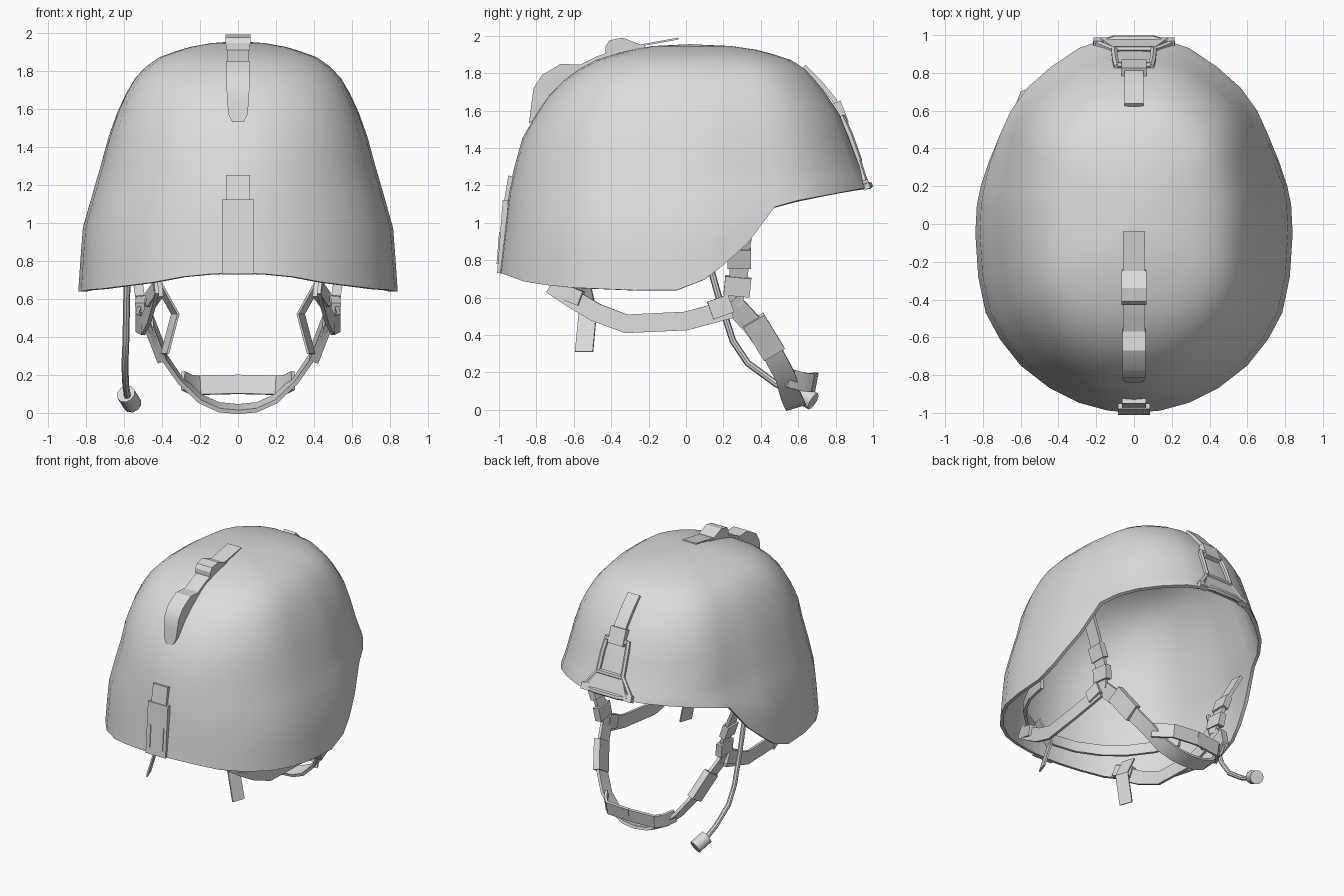
import bpy, bmesh, math
from mathutils import Vector

cube = bpy.data.objects.get("Cube")
if cube:
    bpy.data.objects.remove(cube, do_unlink=True)

grey = bpy.data.materials.new("light grey")
grey.use_nodes = True
COLOUR = (0.72, 0.72, 0.72, 1)
grey.diffuse_color = COLOUR
grey.node_tree.nodes["Principled BSDF"].inputs["Base Color"].default_value = COLOUR


def finish(name, bm, angle=30, thickness=0):
    bmesh.ops.recalc_face_normals(bm, faces=bm.faces)
    mesh = bpy.data.meshes.new(name)
    bm.to_mesh(mesh)
    bm.free()
    mesh.materials.append(grey)
    ob = bpy.data.objects.new(name, mesh)
    bpy.context.collection.objects.link(ob)
    bpy.ops.object.select_all(action='DESELECT')
    ob.select_set(True)
    bpy.context.view_layer.objects.active = ob
    if thickness:
        mod = ob.modifiers.new("Wall", 'SOLIDIFY')
        mod.thickness = thickness
        mod.offset = -1
        bpy.ops.object.modifier_apply(modifier=mod.name)
    bpy.ops.object.shade_smooth_by_angle(angle=math.radians(angle))
    return ob


def lerp(table, v):
    if v <= table[0][0]:
        return table[0][1]
    for (a, p), (b, q) in zip(table, table[1:]):
        if v <= b:
            return p + (q - p) * (v - a) / (b - a)
    return table[-1][1]


def tube(name, rings, angle=30):
    """Bridge a row of equal closed rings and cap both ends."""
    bm = bmesh.new()
    rows = [[bm.verts.new(p) for p in ring] for ring in rings]
    n = len(rows[0])
    for a, b in zip(rows, rows[1:]):
        for i in range(n):
            j = (i + 1) % n
            bm.faces.new((a[i], a[j], b[j], b[i]))
    bm.faces.new(rows[0])
    bm.faces.new(rows[-1])
    return finish(name, bm, angle)


def tangents(pts):
    last = len(pts) - 1
    return [(pts[min(i + 1, last)] - pts[max(i - 1, 0)]).normalized() for i in range(last + 1)]


def ribbon(name, path, width, thick=0.02, across=(1, 0, 0)):
    """Flat strap along a path; across is the direction of its width."""
    pts = [Vector(p) for p in path]
    rings = []
    for p, t in zip(pts, tangents(pts)):
        s = Vector(across)
        s = (s - t * s.dot(t)).normalized()
        n = t.cross(s) * thick / 2
        s = s * width / 2
        rings.append([p + s + n, p - s + n, p - s - n, p + s - n])
    return tube(name, rings)


def rod(name, path, radius, sides=8):
    pts = [Vector(p) for p in path]
    rings = []
    for p, t in zip(pts, tangents(pts)):
        u = t.orthogonal().normalized() if abs(t.x) > 0.9 else t.cross(Vector((1, 0, 0))).normalized()
        v = t.cross(u)
        rings.append([p + radius * (u * math.cos(a) + v * math.sin(a))
                      for a in (math.tau * k / sides for k in range(sides))])
    return tube(name, rings, 40)


def slab(name, profile):
    """Side profile of (y, z, half width) points, spread across x."""
    return tube(name, [[(s * w, y, z) for y, z, w in profile] for s in (-1, 1)])


# Helmet shell: plan outline scaled by height, with a stepped rim
outline = [(0, -1), (.14, -.988), (.29, -.947), (.45, -.867), (.6, -.75), (.71, -.61), (.785, -.47),
           (.825, -.28), (.84, -.05), (.835, .1), (.82, .2), (.785, .33), (.75, .475), (.705, .6),
           (.62, .72), (.49, .83), (.33, .93), (.17, .98), (0, .985)]
outline += [(-x, y) for x, y in outline[-2:0:-1]]
half_width = [(.66, .84), (1.05, .81), (1.2, .74), (1.37, .71), (1.58, .635), (1.74, .56),
              (1.82, .485), (1.87, .415), (1.92, .28), (1.945, .14)]
front_depth = [(.73, 1), (1.2, .945), (1.47, .87), (1.6, .79), (1.7, .72), (1.8, .61),
               (1.87, .48), (1.92, .32), (1.945, .18)]
back_depth = [(1.19, .985), (1.35, .91), (1.58, .82), (1.72, .725), (1.82, .635), (1.87, .56),
              (1.92, .41), (1.945, .24)]
rim = [(-1, .735), (-.93, .71), (-.85, .68), (-.65, .655), (-.25, .638), (0, .64),
       (.14, .72), (.34, .9), (.475, 1.085), (.6, 1.12), (.98, 1.19)]
squareness = [(1.3, 2), (1.8, 2.3)]


def shell_point(x, y, z):
    u, v = abs(x) / .84, abs(y)
    n = lerp(squareness, z)
    k = math.hypot(u, v) / (u ** n + v ** n) ** (1 / n)
    depth = lerp(front_depth, z) if y < 0 else lerp(back_depth, z) / .985
    return Vector((x * k * lerp(half_width, z) / .84, y * k * depth, z))


bm = bmesh.new()
rows = []
for f in (0, .25, .5, .75):
    rows.append([bm.verts.new(shell_point(x, y, lerp(rim, y) * (1 - f) + 1.3 * f)) for x, y in outline])
for z in (1.3, 1.45, 1.58, 1.68, 1.76, 1.82, 1.87, 1.9, 1.925, 1.945):
    rows.append([bm.verts.new(shell_point(x, y, z)) for x, y in outline])
apex = bm.verts.new((0, .02, 1.955))
count = len(outline)
for i in range(count):
    j = (i + 1) % count
    for a, b in zip(rows, rows[1:]):
        bm.faces.new((a[i], a[j], b[j], b[i]))
    bm.faces.new((rows[-1][i], rows[-1][j], apex))
finish("helmet_shell", bm, 45, 0.025)

# Front clip and tab
ribbon("front_clip", [(0, -.995, .73), (0, -.965, 1.12)], .17, .03)
ribbon("front_clip_tab", [(0, -.962, 1.09), (0, -.935, 1.25)], .125, .03)
for s in (-1, 1):
    ribbon("front_clip_ridge", [(s * .055, -1.005, .78), (s * .055, -.992, .95)], .012, .015)

# Crown mount: tapered arm, strap, block and loose plate
slab("crown_arm", [(-.84, 1.53, .03), (-.835, 1.57, .05), (-.825, 1.65, .058), (-.815, 1.72, .06),
                   (-.77, 1.79, .062), (-.67, 1.85, .062), (-.57, 1.845, .062), (-.54, 1.82, .06),
                   (-.66, 1.73, .06), (-.78, 1.58, .05)])
ribbon("crown_strap", [(0, -.6, 1.815), (0, -.48, 1.875), (0, -.36, 1.92), (0, -.22, 1.945)], .115, .025)
slab("crown_block", [(-.43, 1.91, .062), (-.43, 1.945, .065), (-.41, 1.975, .065), (-.34, 1.99, .065),
                     (-.25, 1.955, .065), (-.24, 1.935, .062)])
ribbon("crown_plate", [(0, -.26, 1.945), (0, -.04, 1.985)], .115, .01)

# Rear mount: strap, square frame and brim bracket
ribbon("rear_strap", [(0, .63, 1.835), (0, .72, 1.745), (0, .79, 1.66), (0, .835, 1.58)], .1, .025)
ribbon("rear_buckle", [(0, .805, 1.645), (0, .85, 1.53)], .13, .045)
for s in (-1, 1):
    rod("rear_frame_side", [(s * .09, .83, 1.57), (s * .1, .875, 1.47), (s * .105, .925, 1.33)], .018, 6)
    rod("bracket_arm", [(s * .105, .92, 1.33), (s * .205, .96, 1.2)], .018, 6)
    ribbon("bracket_hook", [(s * .18, .95, 1.225), (s * .18, .97, 1.18)], .07, .04)
for z, y, w in ((1.56, .84, .09), (1.33, .925, .105)):
    rod("rear_frame_bar", [(-w, y, z), (w, y, z)], .018, 6)
slab("bracket_plate", [(.91, 1.33, .1), (.93, 1.33, .1), (.985, 1.2, .18), (.95, 1.2, .18)])
rod("bracket_lip", [(-.2, .95, 1.2), (-.1, .98, 1.2), (.1, .98, 1.2), (.2, .95, 1.2)], .02, 6)

# Straps under each side
for s, side in ((1, "left"), (-1, "right")):
    ribbon(side + "_upper_strap", [(s * .68, .32, 1.05), (s * .58, .29, .85), (s * .53, .28, .7),
                                   (s * .5, .25, .56)], .1, .025, (0, 1, 0))
    ribbon(side + "_upper_buckle", [(s * .585, .285, .86), (s * .55, .285, .76)], .125, .05, (0, 1, 0))
    ribbon(side + "_lower_buckle", [(s * .53, .28, .71), (s * .515, .27, .61)], .14, .05, (0, 1, 0))
    ribbon(side + "_strap_joint", [(s * .515, .13, .53), (s * .51, .24, .57)], .1, .05, (0, 0, 1))
    ribbon(side + "_nape_strap", [(s * .43, -.72, .67), (s * .45, -.6, .59), (s * .47, -.48, .52),
                                  (s * .5, -.32, .46), (s * .53, 0, .475), (s * .51, .24, .54)],
           .1, .02, (0, 0, 1))
    ribbon(side + "_nape_buckle", [(s * .42, -.7, .65), (s * .46, -.56, .595)], .08, .05, (0, 0, 1))
    ribbon(side + "_nape_tab", [(s * .42, -.56, .68), (s * .33, -.525, .52), (s * .385, -.545, .31)],
           .1, .012, (.35 * s, 1, 0))
    ribbon(side + "_chin_buckle", [(s * .47, .36, .48), (s * .4, .47, .3)], .13, .05, (0, 1, .5))
    ribbon(side + "_front_chin_strap", [(s * .29, .55, .17), (s * .25, .62, .15), (s * .2, .67, .145),
                                        (0, .69, .15)], .1, .02, (0, .2, 1))

# Main chin strap in one sweep from joint to joint
half = [(.51, .24, .58), (.46, .36, .45), (.4, .46, .31), (.31, .53, .18), (.2, .56, .075), (.1, .58, .03)]
ribbon("chin_strap", half + [(0, .585, .02)] + [(-x, y, z) for x, y, z in reversed(half)],
       .11, .022, (0, 1, .3))

# Headband inside the shell
arc = [(math.sin(a) * .64, -.12 - math.cos(a) * .76, .77 + .06 * math.cos(a))
       for a in (math.radians(d) for d in range(-80, 81, 16))]
ribbon("inner_headband", arc, .08, .02, (0, 0, 1))

# Microphone on the right side
rod("microphone_boom", [(-.58, .12, .8), (-.585, .17, .62), (-.59, .25, .37), (-.595, .33, .25),
                        (-.59, .48, .14), (-.58, .6, .08)], .018)
rod("microphone", [(-.59, .59, .1), (-.555, .68, .045)], .05, 10)
